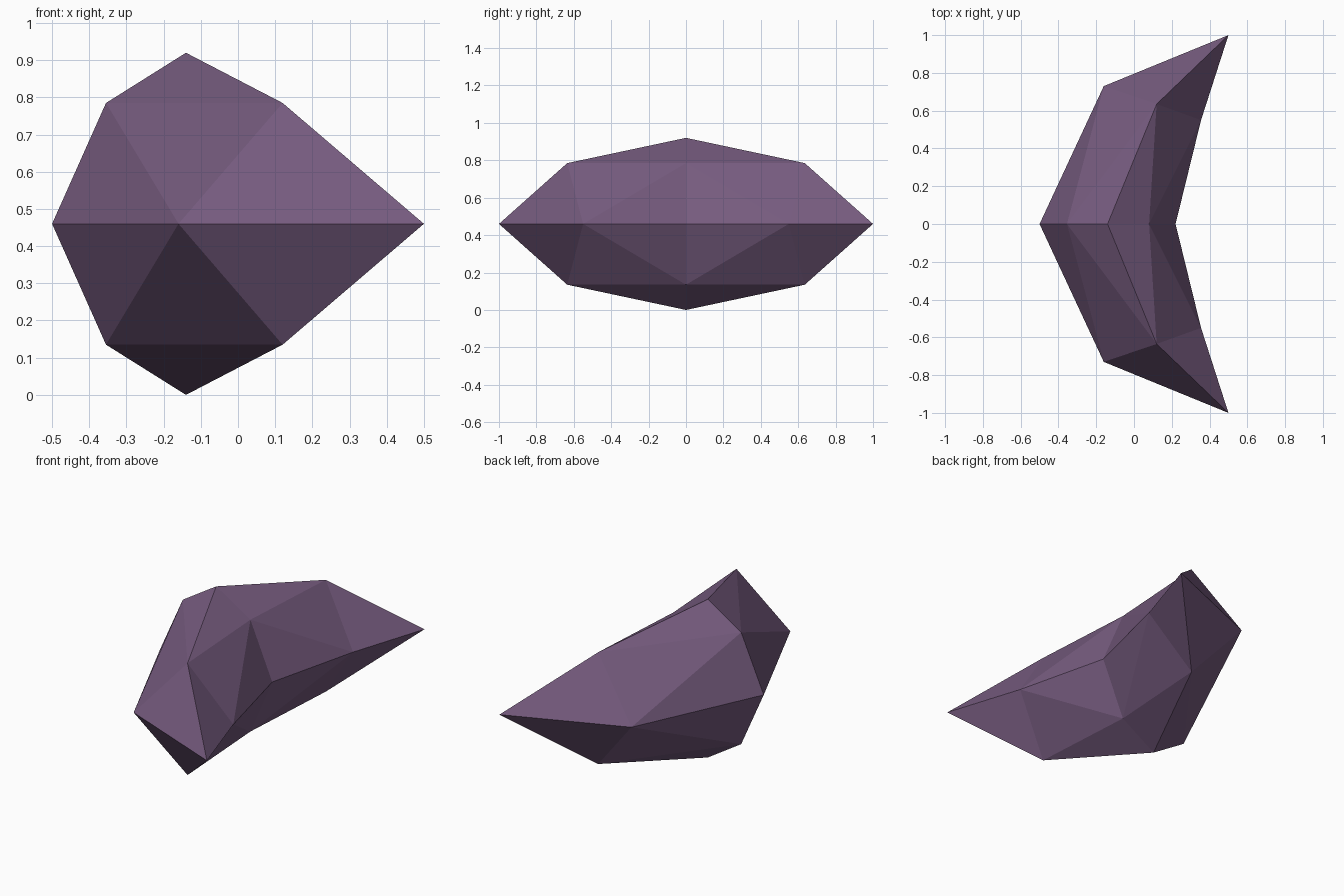
import bpy
import bmesh

default = bpy.data.objects.get("Cube")
if default:
    bpy.data.objects.remove(default, do_unlink=True)

# Dull purple stone
mat = bpy.data.materials.new("dusky_purple")
mat.use_nodes = True
colour = (0.18, 0.105, 0.21, 1)
mat.diffuse_color = colour
mat.node_tree.nodes["Principled BSDF"].inputs["Base Color"].default_value = colour

# One quarter of the crescent: half of the eight-sided middle section,
# half of the four-sided section nearer the end, and the pointed tip
points = {
    "mid_outer": (-0.5, 0, 0),
    "mid_outer_bevel": (-0.355, 0, 0.325),
    "mid_top": (-0.14, 0, 0.46),
    "mid_inner_bevel": (0.08, 0, 0.325),
    "mid_inner": (0.22, 0, 0),
    "end_outer": (-0.16, 0.73, 0),
    "end_top": (0.12, 0.635, 0.325),
    "end_inner": (0.355, 0.55, 0),
    "tip": (0.5, 1, 0),
}
facets = [
    ("mid_outer", "mid_outer_bevel", "end_outer"),
    ("mid_outer_bevel", "end_top", "end_outer"),
    ("mid_outer_bevel", "mid_top", "end_top"),
    ("mid_top", "mid_inner_bevel", "end_top"),
    ("mid_inner_bevel", "end_inner", "end_top"),
    ("mid_inner_bevel", "mid_inner", "end_inner"),
    ("end_outer", "end_top", "tip"),
    ("end_top", "end_inner", "tip"),
]
bm = bmesh.new()
verts = {name: bm.verts.new(co) for name, co in points.items()}
for facet in facets:
    bm.faces.new([verts[name] for name in facet])
mesh = bpy.data.meshes.new("crescent_stone")
bm.to_mesh(mesh)
bm.free()
mesh.materials.append(mat)

# Mirror front to back and top to bottom about the object's centre
stone = bpy.data.objects.new("crescent_stone", mesh)
stone.location.z = 0.46
bpy.context.collection.objects.link(stone)
mirror = stone.modifiers.new("mirror", "MIRROR")
mirror.use_axis = (False, True, True)
mirror.use_clip = True
